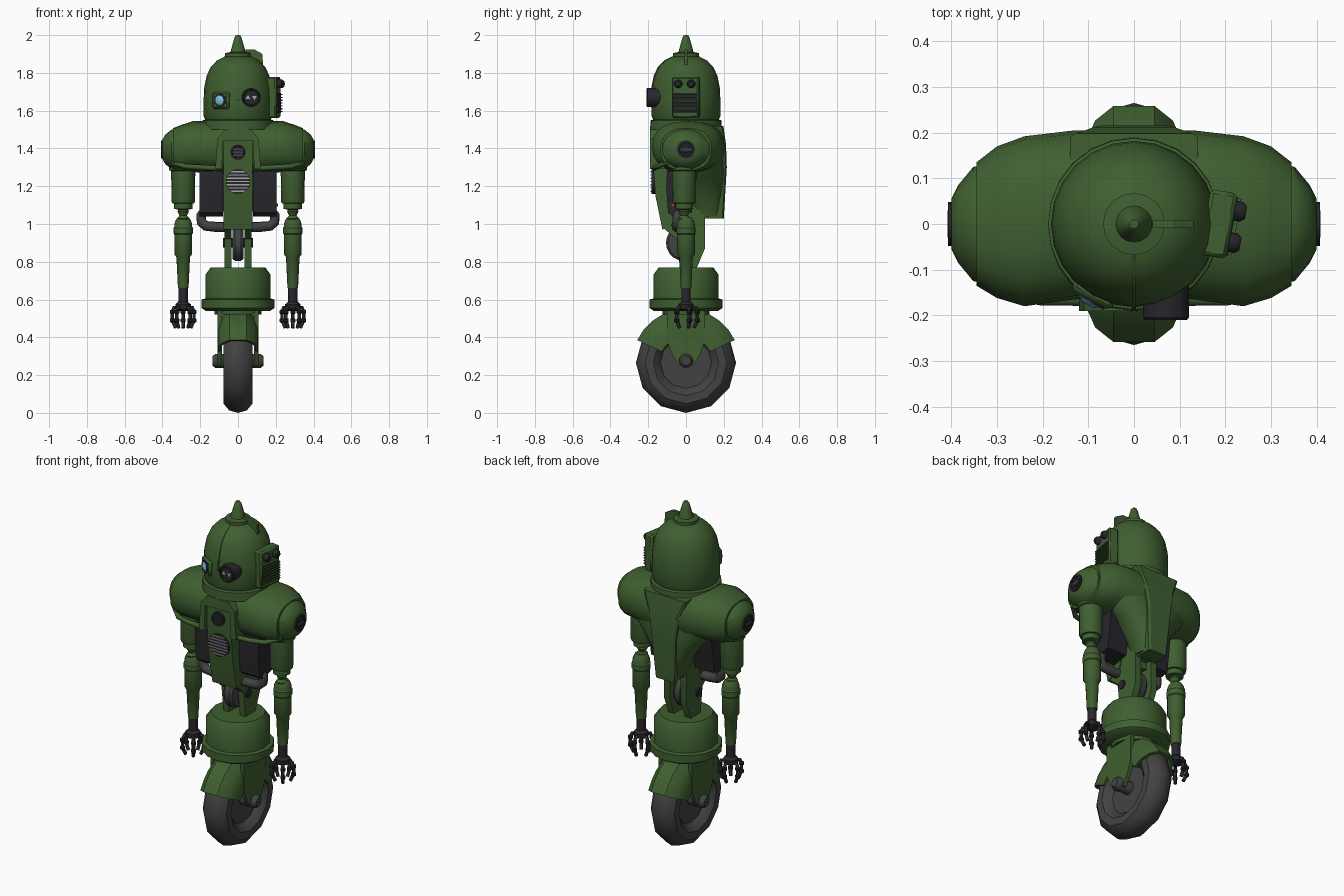
import bpy, bmesh
from math import sin, cos, pi, radians, copysign
from mathutils import Matrix, Vector

if "Cube" in bpy.data.objects:
    bpy.data.objects.remove(bpy.data.objects["Cube"])

def mat(name, r, g, b):
    m = bpy.data.materials.new(name)
    m.diffuse_color = (r, g, b, 1)
    m.use_nodes = True
    m.node_tree.nodes["Principled BSDF"].inputs["Base Color"].default_value = m.diffuse_color
    return m

GREEN = mat("green_paint", .05, .115, .03)
DARK = mat("dark_metal", .02, .02, .025)
GREY = mat("rubber_grey", .055, .055, .055)
LIGHT = mat("light_grey", .4, .4, .4)
BLUE = mat("lens_blue", .2, .55, .75)
RED = mat("lamp_red", .6, .02, .02)

def finish(ob, m, angle=38):
    if not ob.data.materials:
        ob.data.materials.append(m)
    bpy.ops.object.select_all(action='DESELECT')
    ob.select_set(True)
    bpy.context.view_layer.objects.active = ob
    bpy.ops.object.shade_smooth_by_angle(angle=radians(angle))
    return ob

def loft(name, rings, m, M=Matrix(), closed=False, angle=38):
    """Skin a list of closed point rings; cap the ends unless the rings form a loop."""
    bm = bmesh.new()
    vs = [[bm.verts.new(M @ Vector(p)) for p in r] for r in rings]
    n = len(vs[0])
    pairs = list(zip(vs, vs[1:])) + ([(vs[-1], vs[0])] if closed else [])
    for a, b in pairs:
        for i in range(n):
            j = (i + 1) % n
            bm.faces.new((a[i], a[j], b[j], b[i]))
    if not closed:
        bm.faces.new(vs[0])
        bm.faces.new(vs[-1])
    bmesh.ops.recalc_face_normals(bm, faces=bm.faces)
    me = bpy.data.meshes.new(name)
    bm.to_mesh(me)
    bm.free()
    ob = bpy.data.objects.new(name, me)
    bpy.context.collection.objects.link(ob)
    return finish(ob, m, angle)

def lathe(name, profile, m, M=Matrix(), n=16):
    """Revolve (radius, height) points about local z."""
    rings = [[(r * cos(2*pi*i/n), r * sin(2*pi*i/n), z) for i in range(n)] for r, z in profile]
    return loft(name, rings, m, M)

def slab_x(name, yz, x0, x1, m):
    return loft(name, [[(x, y, z) for y, z in yz] for x in (x0, x1)], m, angle=25)

def slab_y(name, xz, y0, y1, m):
    return loft(name, [[(x, y, z) for x, z in xz] for y in (y0, y1)], m, angle=25)

def box(name, size, loc, m, rot=0, bevel=0):
    bpy.ops.mesh.primitive_cube_add(size=1, location=loc, rotation=(0, 0, rot))
    ob = bpy.context.object
    ob.name, ob.scale = name, size
    bpy.ops.object.transform_apply(location=False, rotation=False, scale=True)
    if bevel:
        b = ob.modifiers.new("bevel", 'BEVEL')
        b.width, b.segments = bevel, 1
    return finish(ob, m, 25)

def tube(name, pts, r, m):
    cu = bpy.data.curves.new(name, 'CURVE')
    cu.dimensions, cu.bevel_depth, cu.bevel_resolution, cu.use_fill_caps = '3D', r, 2, True
    sp = cu.splines.new('POLY')
    sp.points.add(len(pts) - 1)
    for p, c in zip(sp.points, pts):
        p.co = (*c, 1)
    ob = bpy.data.objects.new(name, cu)
    bpy.context.collection.objects.link(ob)
    bpy.ops.object.select_all(action='DESELECT')
    ob.select_set(True)
    bpy.context.view_layer.objects.active = ob
    bpy.ops.object.convert(target='MESH')
    return finish(bpy.context.object, m, 50)

def oval(ca, cb, ra, rb, p=2.4, n=20):
    f = lambda v: copysign(abs(v) ** (2 / p), v)
    return [(ca + ra * f(cos(2*pi*i/n)), cb + rb * f(sin(2*pi*i/n))) for i in range(n)]

def at(*loc):
    return Matrix.Translation(loc)

def side(s):
    return Matrix.Rotation(s * pi / 2, 4, 'Y')      # local z -> +-x

FRONT = Matrix.Rotation(pi / 2, 4, 'X')             # local z -> -y

# Wheel: tyre, rim and axle
WZ = .265
tyre = [[((.195 + .07 * cos(2*pi*j/10)) * cos(2*pi*i/12), (.195 + .07 * cos(2*pi*j/10)) * sin(2*pi*i/12),
          .08 * sin(2*pi*j/10)) for j in range(10)] for i in range(12)]
loft("tyre", tyre, GREY, at(0, 0, WZ) @ side(1), closed=True)
lathe("rim", [(.145, -.035), (.145, .035)], GREY, at(0, 0, WZ) @ side(1), 12)
lathe("axle", [(.025, -.135), (.037, -.12), (.037, .12), (.025, .135)], GREY, at(0, 0, .275) @ side(1), 12)

# Fender arch and fork
sec = [(-.105, .14), (-.105, .2), (-.085, .25), (-.045, .285), (.045, .285), (.085, .25), (.105, .2), (.105, .14),
       (.09, .14), (.09, .2), (.07, .245), (.035, .272), (-.035, .272), (-.07, .245), (-.09, .2), (-.09, .14)]
arch = [[(x, r * cos(a), WZ + r * sin(a)) for x, r in sec] for a in (radians(25 + 13 * k) for k in range(11))]
loft("fender", arch, GREEN)
lathe("fender_neck", [(.125, .52), (.125, .57)], GREEN)
for s in (-1, 1):
    slab_x("fork", [(-.1, .56), (-.1, .38), (-.07, .3), (-.035, .25), (.035, .25), (.07, .3), (.1, .38), (.1, .56)],
           s * .085, s * .108, GREEN)

# Hip drum
lathe("hip_ring", [(.17, .54), (.193, .555), (.193, .6), (.175, .605)], GREEN)
lathe("hip_drum", [(.173, .6), (.173, .73), (.145, .77), (.06, .77)], GREEN)

# Waist fork and pivot wheel
for s in (-1, 1):
    slab_x("waist_bracket", [(-.13, 1.1), (-.11, .97), (-.05, .92), (-.03, .75), (.05, .75), (.1, .87), (.1, 1.08)],
           s * .035, s * .072, GREEN)
lathe("waist_wheel", [(.085, -.028), (.096, -.015), (.096, .015), (.085, .028)], GREY, at(0, -.01, .9) @ side(1), 20)
lathe("waist_pin", [(.025, -.08), (.025, .08)], DARK, at(0, -.01, .9) @ side(1), 12)
box("waist_block", (.14, .16, .12), (0, -.02, 1.06), GREEN)

# Shoulder shell: ovals along x (x, cy, cz, ry, rz)
half = [(0, .022, 1.40, .182, .142), (.13, .02, 1.405, .185, .14), (.24, .006, 1.41, .186, .134),
        (.30, .004, 1.4, .166, .125), (.345, 0, 1.395, .135, .112)]
full = [(-x, *r) for x, *r in half[:0:-1]] + half
loft("shoulder_shell", [[(x, y, z) for y, z in oval(cy, cz, ry, rz)] for x, cy, cz, ry, rz in full], GREEN)

# Back funnel (z, half width, cy, half depth) with its raised plate
funnel = [(1.04, .07, .115, .075), (1.14, .1, .10, .1), (1.24, .17, .09, .115), (1.32, .25, .08, .12), (1.4, .28, .08, .115)]
loft("back_funnel", [[(x, y, z) for x, y in oval(0, cy, w, d)] for z, w, cy, d in funnel], GREEN)
back = [(1.03, .06, .2), (1.3, .08, .216), (1.42, .1, .212), (1.52, .14, .198)]
loft("back_plate", [[(-w, .1, z), (-w, y - .008, z), (-w + .012, y, z), (w - .012, y, z), (w, y - .008, z), (w, .1, z)]
                    for z, w, y in back], GREEN, angle=25)
lathe("neck", [(.19, 1.5), (.188, 1.548), (.165, 1.556)], GREEN, n=24)

# Chest panel, surrounding frame, port and speaker
slab_x("chest_panel", [(-.1, 1.47), (-.175, 1.46), (-.175, 1.33), (-.162, 1.15), (-.125, .97), (-.03, 1.0), (.05, 1.3)],
       -.078, .078, GREEN)
slab_y("chest_frame", [(-.12, 1.29), (-.11, 1.45), (-.07, 1.5), (.07, 1.5), (.11, 1.45), (.12, 1.29),
                       (.085, 1.29), (.08, 1.44), (-.08, 1.44), (-.085, 1.29)], -.19, -.08, GREEN)
lathe("chest_port", [(.04, 0), (.04, .03), (.032, .03), (.03, .024)], DARK, at(0, -.16, 1.38) @ FRONT, 20)
for k in (-1, 0, 1):
    box("port_bar", (.055, .006, .006), (0, -.187, 1.38 + k * .016), GREY)
lathe("speaker", [(.065, 0), (.065, .032)], DARK, at(0, -.15, 1.225) @ FRONT, 20)
for k in range(-3, 4):
    z = k * .017
    box("speaker_slat", (2 * (.064**2 - z*z) ** .5, .008, .007), (0, -.184, 1.225 + z), LIGHT)

# Parts mirrored left and right
for s in (-1, 1):
    # Chest rim, side battery pack and hose
    tube("chest_rim", [(s*.11, -.165, 1.295), (s*.2, -.165, 1.3), (s*.28, -.15, 1.305), (s*.345, -.095, 1.325)], .014, GREEN)
    slab_x("side_pack", [(-.1, 1.28), (-.105, 1.2), (-.095, 1.06), (-.07, 1.04), (.03, 1.06), (.06, 1.28)],
           s * .08, s * .205, DARK)
    hose = [(s*.12, -.04, 1.075), (s*.175, -.045, 1.07), (s*.195, -.045, 1.045), (s*.193, -.045, 1.01),
            (s*.17, -.05, .99), (s*.12, -.05, .985), (s*.06, -.05, .985)]
    tube("hose", hose, .027, GREY)
    # Shoulder cap with pivot disc
    cap = [(.34, .127, .106), (.352, .125, .105), (.385, .085, .078), (.4, .055, .052)]
    loft("shoulder_cap", [[(s*x, y, z) for y, z in oval(0, 1.395, a, b, 2)] for x, a, b in cap], GREEN)
    lathe("shoulder_disc", [(.048, 0), (.048, .012), (.036, .012), (.034, .007), (.022, .007), (.02, .012)], DARK,
          at(s * .395, 0, 1.395) @ side(s), 20)
    box("shoulder_bar", (.008, .06, .012), (s * .404, 0, 1.395), GREY)
    # Arm
    ax = s * .29
    P = at(ax, -.01, 0)
    lathe("upper_arm", [(.074, 1.36), (.074, 1.285), (.064, 1.28), (.062, 1.12), (.058, 1.11), (.048, 1.108),
                        (.048, 1.08), (.025, 1.075)], GREEN, P)
    lathe("elbow", [(.02, 1.09), (.03, 1.065), (.02, 1.045), (.032, 1.03), (.02, 1.01)], GREEN, P, 12)
    lathe("forearm", [(.03, 1.035), (.04, 1.02), (.047, 1.0), (.047, .84), (.036, .825), (.028, .66)], GREEN, at(ax, 0, 0))
    lathe("elbow_band", [(.047, .985), (.051, .98), (.051, .95), (.047, .945)], GREEN, at(ax, 0, 0))
    lathe("wrist", [(.025, .665), (.025, .59), (.04, .575), (.04, .55), (.02, .54)], DARK, at(ax, 0, 0), 12)
    # Fingers arranged round the palm
    for k in range(5):
        d = Vector((cos(2*pi*k/5 + .3) * s, sin(2*pi*k/5 + .3), 0))
        c = Vector((ax, 0, 0))
        pts = [c + d * r + Vector((0, 0, z)) for r, z in ((.02, .56), (.052, .557), (.06, .535), (.06, .49), (.042, .45))]
        tube("finger", pts, .0095, DARK)
        for p in (pts[2], pts[3]):
            lathe("knuckle", [(.006, -.013), (.014, -.007), (.014, .007), (.006, .013)], DARK, at(*p), 8)
lathe("pack_lamp", [(.008, 0), (.008, .006)], RED, at(.205, -.07, 1.1) @ side(1), 8)

# Head dome with spike, seam and top fin
dome = [(.172, 1.55), (.182, 1.57), (.182, 1.66), (.179, 1.72), (.166, 1.785), (.145, 1.83), (.112, 1.865), (.068, 1.888)]
lathe("head", dome, GREEN, n=24)
lathe("head_cap", [(.068, 1.88), (.068, 1.905), (.04, 1.91), (.036, 1.925), (.018, 1.99), (.01, 2.0)], GREEN)
slab_x("head_seam", [(-r - .005, z) for r, z in dome[2:]] + [(-r + .02, z - .01) for r, z in dome[:1:-1]], -.004, .004, GREEN)
slab_y("top_fin", [(.04, 1.925), (.085, 1.925), (.13, 1.9), (.132, 1.84), (.04, 1.87)], -.009, .009, GREEN)

# Left eye: socket frame with blue lens
a = radians(-30)
E = at(0, 0, 1.655) @ Matrix.Rotation(a, 4, 'Z')
box("eye_socket", (.1, .04, .09), E @ Vector((0, -.172, 0)), GREEN, a, .01)
lathe("eye_ring", [(.036, .17), (.036, .196), (.026, .196)], DARK, E @ FRONT)
lathe("eye_lens", [(.025, .18), (.025, .197), (.014, .204)], BLUE, E @ FRONT)

# Right eye: dark barrel with two small markers
R = at(.07, 0, 1.67) @ FRONT
lathe("eye_barrel", [(.05, .12), (.05, .205), (.046, .21), (.04, .21), (.038, .202)], DARK, R, 20)
for s in (-1, 1):
    lathe("eye_marker", [(.014, .2), (.014, .206)], LIGHT, R @ at(s * .017, 0, 0) @ Matrix.Rotation(-s * pi / 2, 4, 'Z'), 3)

# Side unit with vents and knobs
t = radians(-10)
S = at(.185, 0, 0) @ Matrix.Rotation(t, 4, 'Z')
box("ear_box", (.06, .145, .215), S @ Vector((0, 0, 1.67)), GREEN, t, .008)
box("ear_vent", (.03, .13, .105), S @ Vector((.017, 0, 1.64)), DARK, t)
for k in range(7):
    box("ear_slat", (.012, .125, .006), S @ Vector((.034, 0, 1.595 + k * .015)), GREEN, t)
for s in (-1, 1):
    lathe("ear_knob", [(.022, 0), (.022, .03), (.014, .04)], DARK, S @ at(.015, s * .035, 1.742) @ side(1), 12)
